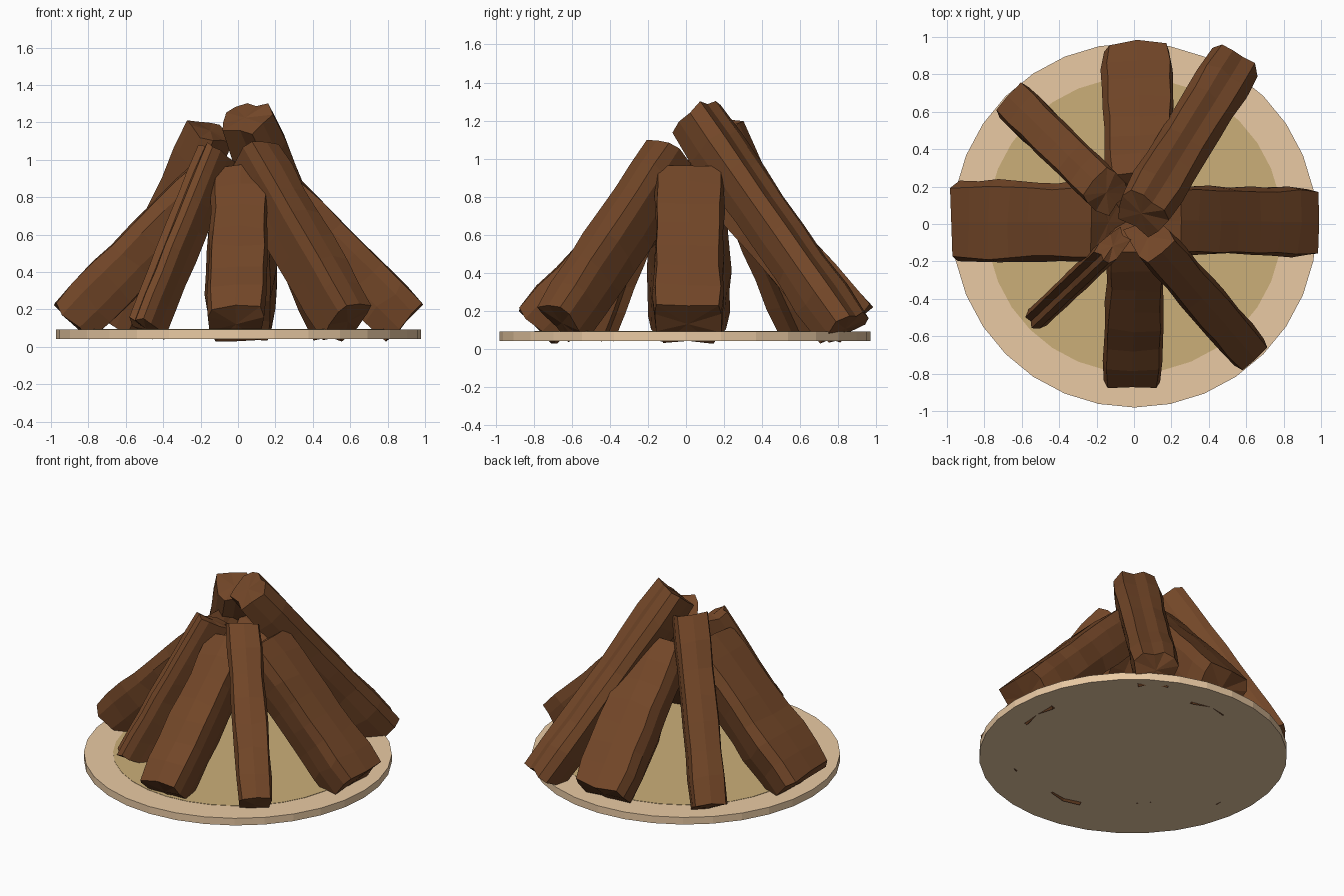
import bpy, bmesh, random
from mathutils import Vector

if "Cube" in bpy.data.objects:
    bpy.data.objects.remove(bpy.data.objects["Cube"])

random.seed(4)

def material(name, rgb):
    m = bpy.data.materials.new(name)
    m.diffuse_color = (*rgb, 1)
    m.use_nodes = True
    m.node_tree.nodes["Principled BSDF"].inputs["Base Color"].default_value = m.diffuse_color
    return m

WOOD = material("bark_brown", (0.17, 0.062, 0.021))
SAND = material("sand", (0.82, 0.59, 0.37))
ASH = material("ash_ground", (0.60, 0.43, 0.19))

def disc(name, radius, z0, z1, sides, mat):
    bpy.ops.mesh.primitive_cylinder_add(vertices=sides, radius=radius, depth=z1 - z0,
                                        location=(0.003, -0.006, (z0 + z1) / 2))
    ob = bpy.context.object
    ob.name = name
    ob.data.materials.append(mat)

# Cross-sections: x across, y outwards (unit half sizes)
BROAD = [(-0.86, 0.94), (0.0, 1.02), (0.86, 0.92), (1, 0.45), (0.92, -0.4),
         (0.7, -1.06), (0, -0.9), (-0.72, -1.08), (-0.92, -0.35), (-1, 0.5)]
SPLIT = [(-0.7, 0.98), (-0.15, 0.88), (0.3, 1.04), (0.8, 0.85), (1, 0.35), (0.85, -0.4),
         (0.65, -1.02), (-0.1, -0.85), (-0.7, -1.06), (-0.88, -0.35), (-1, 0.4)]

def log(name, bottom, top, width, thick, section, rings=8):
    a, b = Vector(bottom), Vector(top)
    axis = (b - a).normalized()
    side = axis.cross(Vector((0, 0, 1))).normalized()
    out = side.cross(axis).normalized()
    # each lengthwise edge has its own offset, so ridges run along the log
    ridge = [random.uniform(0.97, 1.05) for _ in section]
    bm = bmesh.new()
    loops = []
    for i in range(rings):
        t = i / (rings - 1)
        end = 0.97 if i in (0, rings - 1) else 1
        sx = width / 2 * end * random.uniform(0.96, 1.05)
        sy = thick / 2 * end * random.uniform(0.97, 1.04)
        loop = []
        for (x, y), r in zip(section, ridge):
            k = r * random.uniform(0.97, 1.03)
            slip = random.uniform(-0.015, 0.015)
            loop.append(bm.verts.new(a.lerp(b, t) + side * x * sx * k
                                     + out * y * sy * k + axis * slip))
        loops.append(loop)
    n = len(section)
    for p, q in zip(loops, loops[1:]):
        for j in range(n):
            bm.faces.new((p[j], p[(j + 1) % n], q[(j + 1) % n], q[j]))
    # end grain fans, slightly uneven in the middle
    for loop, point, s in ((loops[0], a, -1), (loops[-1], b, 1)):
        c = bm.verts.new(point + axis * 0.006 * s)
        for j in range(n):
            bm.faces.new((loop[j], loop[(j + 1) % n], c))
    bmesh.ops.recalc_face_normals(bm, faces=bm.faces)
    me = bpy.data.meshes.new(name)
    bm.to_mesh(me)
    bm.free()
    me.materials.append(WOOD)
    bpy.context.collection.objects.link(bpy.data.objects.new(name, me))

# Round ground plate with darker fire bed
disc("ground_plate", 0.975, 0.042, 0.092, 32, SAND)
disc("fire_bed", 0.79, 0.06, 0.094, 32, ASH)

# Leaning logs: bottom centre, top centre, width, thickness, section
LOGS = {
    "front_log": ((-0.01, -0.79, 0.125), (0.02, -0.06, 0.88), 0.31, 0.27, BROAD),
    "right_log": ((0.892, 0.01, 0.135), (0.15, 0.02, 0.88), 0.37, 0.28, BROAD),
    "left_log": ((-0.892, 0.01, 0.135), (-0.14, 0.01, 0.89), 0.42, 0.28, BROAD),
    "back_log": ((0.02, 0.87, 0.135), (0.04, 0.18, 0.90), 0.37, 0.28, BROAD),
    "back_left_log": ((-0.61, 0.62, 0.115), (-0.15, 0.17, 1.15), 0.23, 0.22, BROAD),
    "front_left_log": ((-0.49, -0.475, 0.10), (-0.115, -0.12, 1.03), 0.13, 0.21, SPLIT),
    "front_right_log": ((0.585, -0.65, 0.14), (0.08, -0.07, 1.01), 0.215, 0.28, BROAD),
    "back_right_long_log": ((0.52, 0.835, 0.11), (0.04, 0.06, 1.22), 0.29, 0.23, SPLIT),
}
for name, spec in LOGS.items():
    log(name, *spec)
